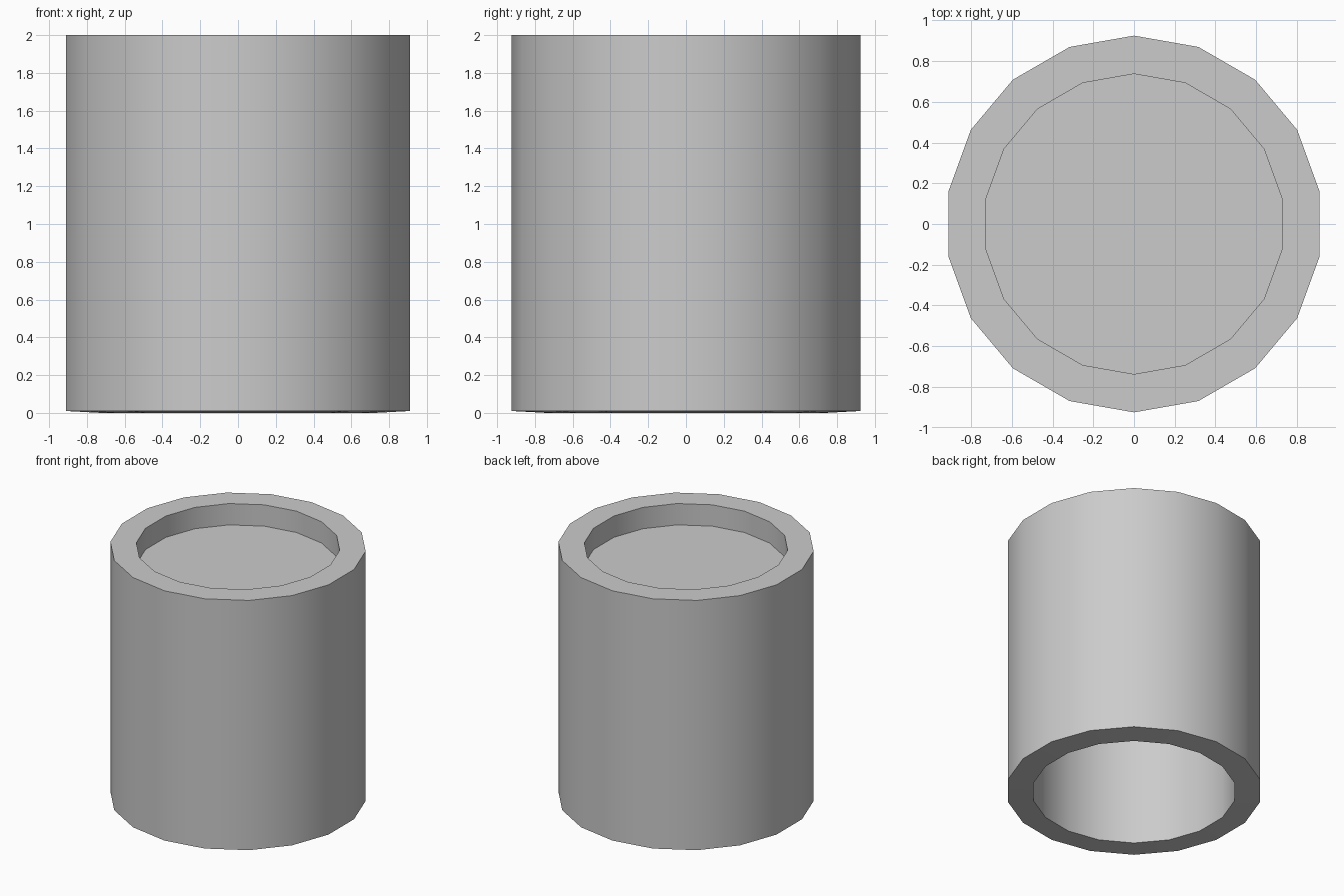
import bpy, bmesh
from math import radians, cos, sin, tau

if "Cube" in bpy.data.objects:
    bpy.data.objects.remove(bpy.data.objects["Cube"])

SIDES = 18
OUTER, INNER = 0.925, 0.737

# Profile from the centre of the recessed disc, over the rim, down to the foot, up inside
bm = bmesh.new()


def ring(radius, z):
    return [bm.verts.new((radius * sin(tau * i / SIDES),
                          radius * cos(tau * i / SIDES), z)) for i in range(SIDES)]


def bridge(a, b):
    for i in range(SIDES):
        j = (i + 1) % SIDES
        bm.faces.new((a[i], a[j], b[j], b[i]))


# Closed wall section: seat of the disc, top rim, outer wall, foot
seat = ring(INNER, 1.83)
rim_in = ring(INNER, 2.0)
rim_out = ring(OUTER, 2.0)
foot_out = ring(OUTER, 0.01)
foot_in = ring(INNER, 0.0)
loops = [seat, rim_in, rim_out, foot_out, foot_in, seat]
for a, b in zip(loops, loops[1:]):
    bridge(a, b)

# Recessed disc closing the tube, with its tiny centre polygon
centre = ring(0.005, 1.83)
bridge(seat, centre)
bm.faces.new(centre)

bm.normal_update()
for f in bm.faces:
    if abs(f.normal.z) > 0.9:
        c = f.calc_center_median()
        want_up = c.z > 1.0
        if (f.normal.z > 0) != want_up:
            f.normal_flip()
    else:
        c = f.calc_center_median()
        outward = f.normal.x * c.x + f.normal.y * c.y > 0
        if outward != (c.xy.length > 0.85):
            f.normal_flip()

mesh = bpy.data.meshes.new("hollow_drum")
bm.to_mesh(mesh)
bm.free()
drum = bpy.data.objects.new("hollow_drum", mesh)
bpy.context.collection.objects.link(drum)

# Smooth walls with crisp rims
bpy.context.view_layer.objects.active = drum
drum.select_set(True)
bpy.ops.object.shade_smooth_by_angle(angle=radians(30))
